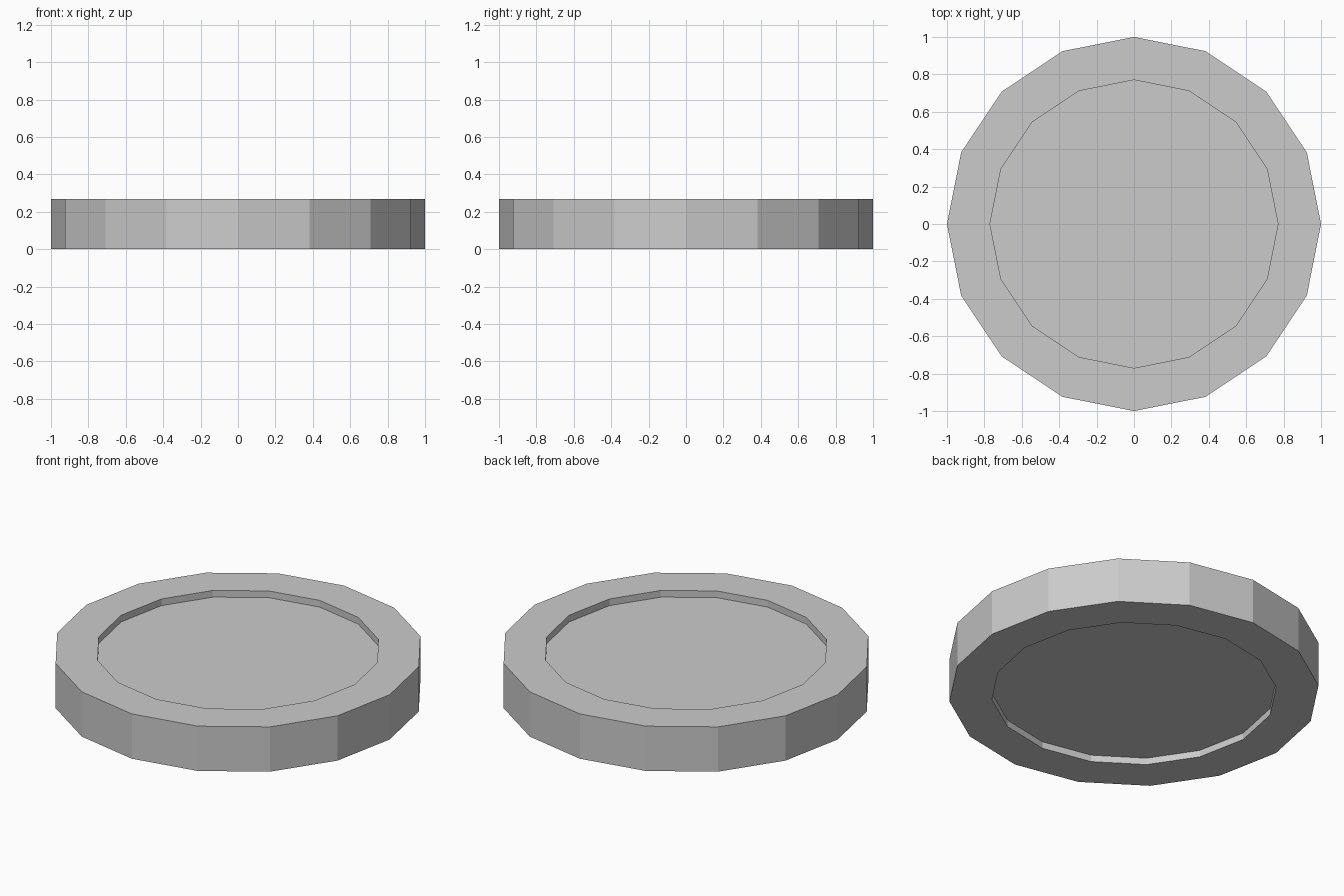
import bpy, bmesh, math

if "Cube" in bpy.data.objects:
    bpy.data.objects.remove(bpy.data.objects["Cube"])

SIDES, HEIGHT, INNER, DEPTH = 16, 0.267, 0.77, 0.04

bm = bmesh.new()

# Profile from the bottom recess, around the rim, to the top recess
profile = [(INNER, DEPTH), (INNER, 0), (1, 0), (1, HEIGHT),
           (INNER, HEIGHT), (INNER, HEIGHT - DEPTH)]
rings = []
for r, z in profile:
    rings.append([bm.verts.new((r * math.cos(2 * math.pi * i / SIDES),
                                r * math.sin(2 * math.pi * i / SIDES), z))
                  for i in range(SIDES)])

# Walls and rims
for a, b in zip(rings, rings[1:]):
    for i in range(SIDES):
        j = (i + 1) % SIDES
        bm.faces.new((a[i], a[j], b[j], b[i]))

# Recessed floors
bm.faces.new(rings[0][::-1])
bm.faces.new(rings[-1])
bmesh.ops.recalc_face_normals(bm, faces=bm.faces)

mesh = bpy.data.meshes.new("recessed_disc")
bm.to_mesh(mesh)
bm.free()
bpy.context.collection.objects.link(bpy.data.objects.new("recessed_disc", mesh))
